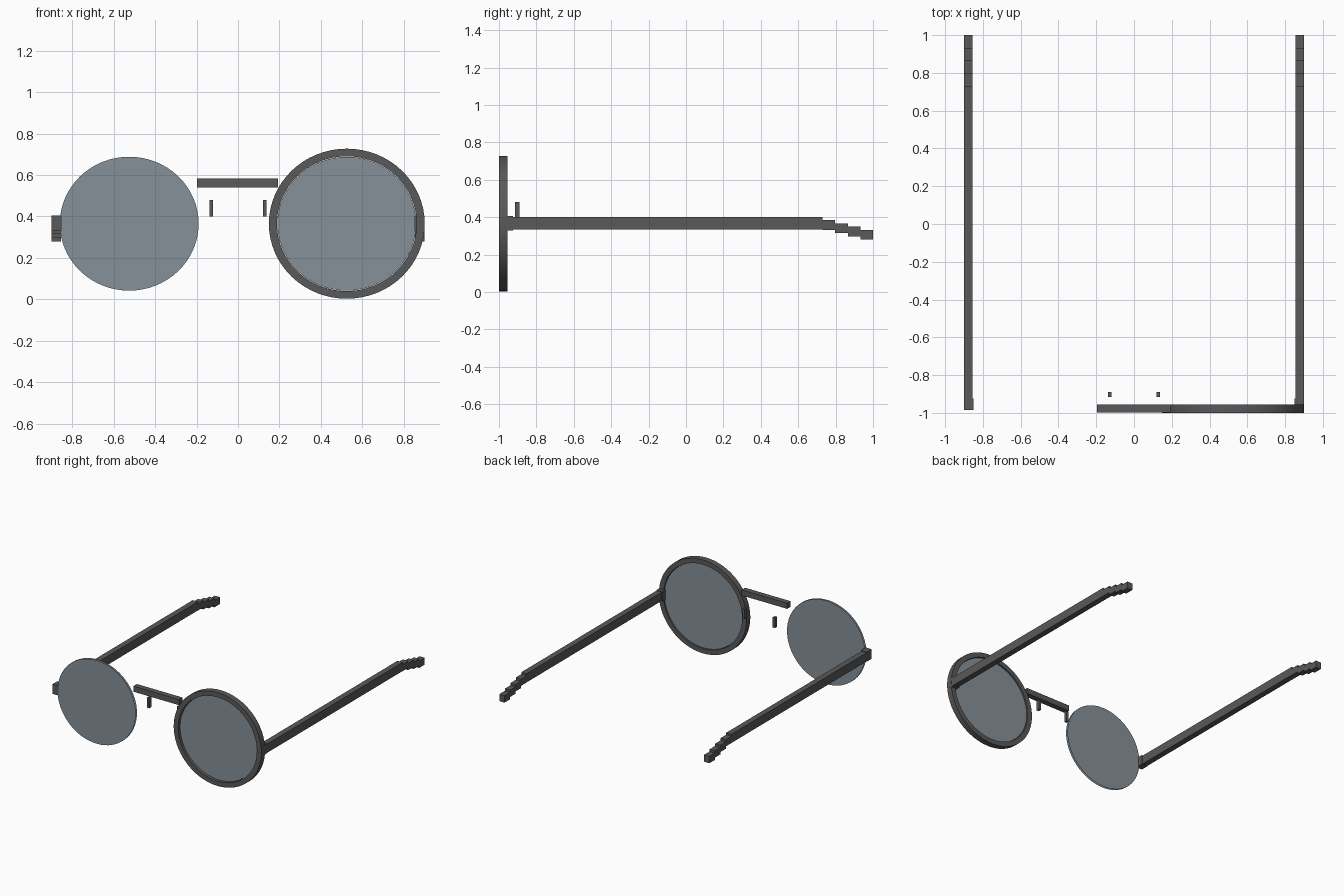
import bpy
import bmesh
from math import cos, sin, tau

cube = bpy.data.objects.get("Cube")
if cube:
    bpy.data.objects.remove(cube, do_unlink=True)


def material(name, r, g, b):
    m = bpy.data.materials.new(name)
    m.use_nodes = True
    m.diffuse_color = (r, g, b, 1)
    m.node_tree.nodes["Principled BSDF"].inputs["Base Color"].default_value = (r, g, b, 1)
    return m


FRAME = material("dark grey frame", 0.1, 0.1, 0.1)
LENS = material("blue grey lens", 0.24, 0.28, 0.32)
CENTRE_X, CENTRE_Z = 0.525, 0.365
SEGMENTS = 64


def finish(name, bm, mat):
    mesh = bpy.data.meshes.new(name)
    bm.to_mesh(mesh)
    bm.free()
    mesh.materials.append(mat)
    obj = bpy.data.objects.new(name, mesh)
    bpy.context.collection.objects.link(obj)
    return obj


def box(name, x, y, z):
    """Box between the low and high ends of each axis."""
    bm = bmesh.new()
    bmesh.ops.create_cube(bm, size=1)
    for v in bm.verts:
        v.co = [(a + b) / 2 + c * (b - a) for (a, b), c in zip((x, y, z), v.co)]
    return finish(name, bm, FRAME)


def oval(bm, x, y, rx, rz):
    """Loop of vertices in the lens plane."""
    return [bm.verts.new((x + rx * cos(tau * i / SEGMENTS), y,
                          CENTRE_Z + rz * sin(tau * i / SEGMENTS)))
            for i in range(SEGMENTS)]


# Round rim, on the left side only
bm = bmesh.new()
loops = [oval(bm, CENTRE_X, y, rx, rz) for y, rx, rz in (
    (-1, 0.376, 0.362), (-0.955, 0.376, 0.362),
    (-0.955, 0.337, 0.325), (-1, 0.337, 0.325))]
for k in range(4):
    a, b = loops[k], loops[(k + 1) % 4]
    for i in range(SEGMENTS):
        j = (i + 1) % SEGMENTS
        bm.faces.new((a[i], a[j], b[j], b[i]))
bmesh.ops.recalc_face_normals(bm, faces=bm.faces)
rim = finish("left_rim", bm, FRAME)
bpy.context.view_layer.objects.active = rim
rim.select_set(True)
bpy.ops.object.shade_smooth_by_angle()

for side, s in (("left", 1), ("right", -1)):
    # Lens made of a front and a back sheet
    bm = bmesh.new()
    bm.faces.new(oval(bm, s * CENTRE_X, -0.98, 0.335, 0.323))
    bm.faces.new(reversed(oval(bm, s * CENTRE_X, -0.965, 0.335, 0.323)))
    finish(side + "_lens", bm, LENS)

    def across(a, b):
        return sorted((s * a, s * b))

    # Hinge, temple arm and nose pad
    box(side + "_hinge", across(0.85, 0.9), (-0.985, -0.925), (0.33, 0.405))
    box(side + "_temple", across(0.855, 0.9), (-0.93, 0.73), (0.333, 0.4))
    box(side + "_nose_pad", across(0.12, 0.138), (-0.915, -0.89), (0.4, 0.48))

    # Stepped ear tip
    for i in range(4):
        top = 0.385 - 0.0175 * i
        box(f"{side}_ear_tip_{i + 1}", across(0.855, 0.9),
            (0.73 + 0.0675 * i, 0.7975 + 0.0675 * i), (top - 0.053, top))

# Straight bridge
box("bridge", (-0.197, 0.193), (-0.999, -0.956), (0.54, 0.583))
